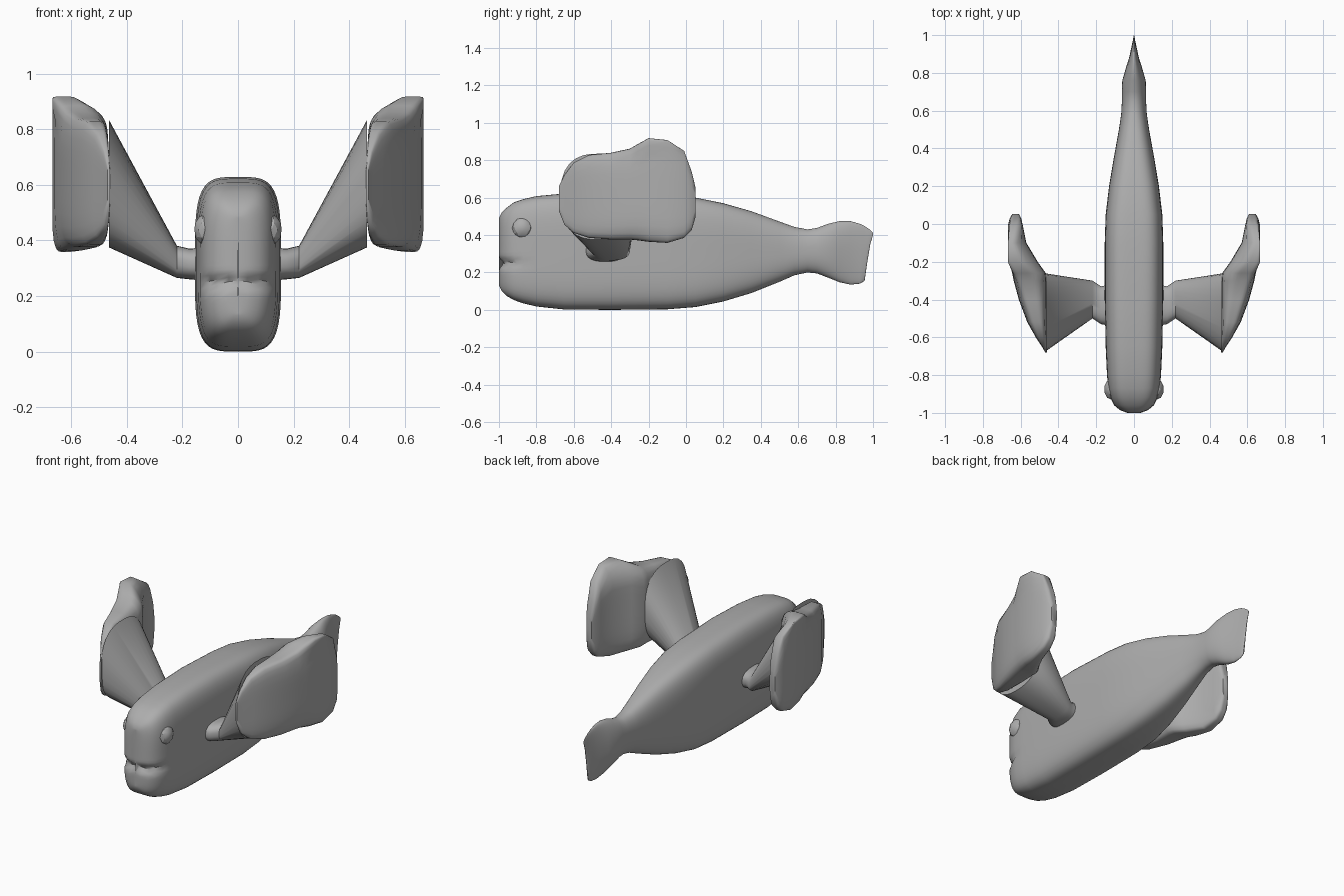
import bpy, bmesh, math
from mathutils import Vector

if "Cube" in bpy.data.objects:
    bpy.data.objects.remove(bpy.data.objects["Cube"])

grey = bpy.data.materials.new("plain grey")
grey.diffuse_color = (0.42, 0.42, 0.42, 1)
grey.use_nodes = True
grey.node_tree.nodes["Principled BSDF"].inputs["Base Color"].default_value = grey.diffuse_color


def squircle(n, count):
    """Unit superellipse outline, evenly spaced by angle."""
    pts = []
    for i in range(count):
        a = 2 * math.pi * i / count
        c, s = math.cos(a), math.sin(a)
        r = (abs(c) ** n + abs(s) ** n) ** (-1 / n)
        pts.append((r * c, r * s))
    return pts


def finish(name, bm, angle, mirror):
    bmesh.ops.recalc_face_normals(bm, faces=bm.faces[:])
    me = bpy.data.meshes.new(name)
    bm.to_mesh(me)
    bm.free()
    me.materials.append(grey)
    ob = bpy.data.objects.new(name, me)
    bpy.context.collection.objects.link(ob)
    if mirror:
        ob.modifiers.new("mirror", 'MIRROR').use_mirror_merge = False
    bpy.ops.object.select_all(action='DESELECT')
    ob.select_set(True)
    bpy.context.view_layer.objects.active = ob
    bpy.ops.object.shade_smooth_by_angle(angle=math.radians(angle))
    return ob


def loft(name, rings, angle=50, mirror=False):
    """Skin a list of equal point rings and cap both ends."""
    bm = bmesh.new()
    vs = [[bm.verts.new(p) for p in ring] for ring in rings]
    n = len(vs[0])
    for a, b in zip(vs, vs[1:]):
        for i in range(n):
            j = (i + 1) % n
            bm.faces.new((a[i], a[j], b[j], b[i]))
    bm.faces.new(vs[0])
    bm.faces.new(vs[-1])
    return finish(name, bm, angle, mirror)


# Body with tail: y, bottom z, top z, half width
stations = [
    (-1.0, .14, .48, .001), (-1.0, .13, .49, .035), (-.985, .10, .52, .075),
    (-.96, .075, .545, .105), (-.92, .052, .575, .125), (-.87, .035, .592, .137),
    (-.80, .018, .608, .143), (-.65, .002, .622, .150), (-.40, .0, .628, .155),
    (-.10, .003, .615, .155), (.05, .015, .60, .150), (.20, .045, .57, .132),
    (.35, .09, .527, .107), (.50, .15, .472, .080), (.58, .185, .443, .068),
    (.65, .20, .430, .064), (.70, .195, .438, .064), (.76, .172, .460, .062),
    (.82, .148, .474, .045), (.88, .135, .474, .026), (.93, .14, .460, .015),
    (.955, .155, .448, .010), (.967, .24, .440, .007), (.985, .35, .428, .004),
    (1.0, .40, .412, .001)]
rings = []
for y, lo, hi, w in stations:
    n = 4 if y < .1 else max(2.2, 4 - 3.5 * (y - .1))
    ring = []
    for u, v in squircle(n, 80):
        z = (lo + hi) / 2 + v * (hi - lo) / 2
        # Mouth crease pressed into the front of the head
        crease = math.exp(-((z - .25) / .02) ** 2) * max(0, min(1, (-.86 - y) / .1))
        ring.append(Vector((u * w * (1 - .08 * crease), y + .025 * crease, z)))
    rings.append(ring)
loft("body", rings)

# Fin arm, flaring from the flank: x, centre y, half y, centre z, half z
arm = [(.12, -.43, .11, .315, .06), (.175, -.43, .10, .315, .055),
       (.22, -.40, .10, .323, .058), (.465, -.467, .205, .605, .23)]
loft("fin_arm", [[Vector((x, cy + u * hy, cz + v * hz)) for u, v in squircle(2.6, 32)]
                 for x, cy, hy, cz, hz in arm], mirror=True)

# Fin paddle: y, inner x, outer x, bottom z, top z
paddle = [
    (-.68, .460, .470, .53, .66), (-.65, .462, .487, .455, .72),
    (-.60, .464, .52, .412, .787), (-.52, .465, .565, .385, .828),
    (-.40, .465, .61, .376, .84), (-.30, .465, .637, .376, .862),
    (-.26, .467, .645, .372, .885), (-.20, .51, .66, .364, .918),
    (-.10, .57, .67, .358, .908), (-.01, .588, .668, .385, .85),
    (.03, .597, .658, .425, .74), (.052, .608, .645, .50, .65)]
rings = []
for y, xi, xo, lo, hi in paddle:
    ring = []
    for u, v in squircle(4.5, 40):
        z = (lo + hi) / 2 + v * (hi - lo) / 2
        x = (xi + xo) / 2 + u * (xo - xi) / 2
        ring.append(Vector((min(x + .5 * max(0, z - .83), .668), y, z)))
    rings.append(ring)
loft("fin_paddle", rings, mirror=True)

# Eyes
bm = bmesh.new()
bmesh.ops.create_icosphere(bm, subdivisions=2, radius=.055)
for v in bm.verts:
    v.co = Vector((.12 + v.co.x * .7, -.875 + v.co.y, .438 + v.co.z))
finish("eye", bm, 20, True)
